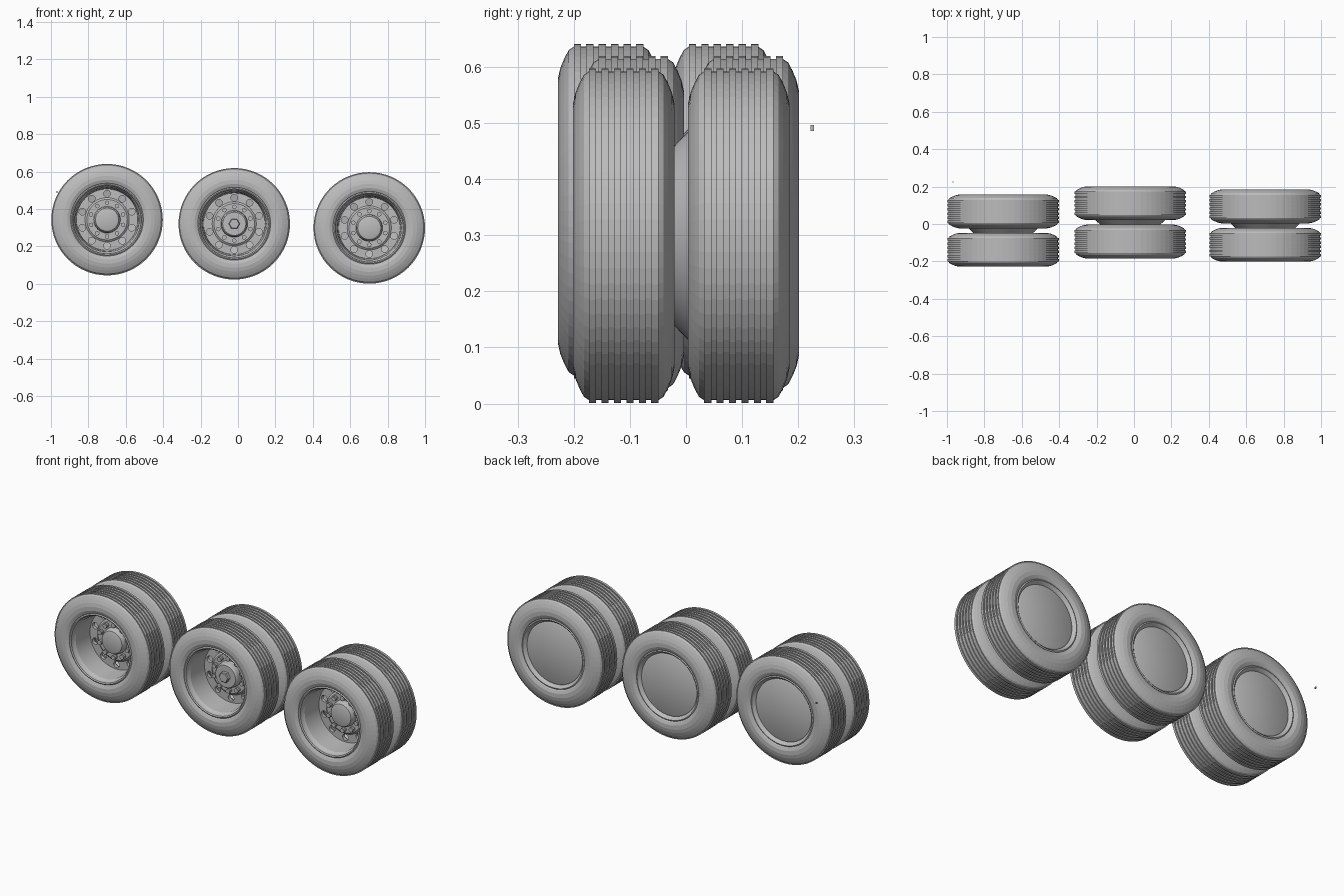
import bpy, bmesh
from math import cos, sin, pi, radians
from mathutils import Matrix

old = bpy.data.objects.get("Cube")
if old:
    bpy.data.objects.remove(old, do_unlink=True)

GREY = (0.5, 0.5, 0.5, 1)
mat = bpy.data.materials.new("plain grey")
mat.use_nodes = True
mat.diffuse_color = GREY
mat.node_tree.nodes["Principled BSDF"].inputs["Base Color"].default_value = GREY

SPACING = 0.205   # distance between the paired tyres
SPOKES = 10       # hand holes and wheel nuts per wheel


def finish(bm, name):
    bmesh.ops.remove_doubles(bm, verts=bm.verts, dist=1e-5)
    mesh = bpy.data.meshes.new(name)
    bm.to_mesh(mesh)
    bm.free()
    mesh.materials.append(mat)
    return mesh


def lathe(name, profile, segs=64):
    """Turn (radius, y) points about the y axis, listed from back to front."""
    bm = bmesh.new()
    rings = [[bm.verts.new((r * cos(2 * pi * k / segs), y, r * sin(2 * pi * k / segs)))
              for k in range(segs)] for r, y in profile]
    for a, b in zip(rings, rings[1:]):
        for k in range(segs):
            n = (k + 1) % segs
            bm.faces.new((a[k], a[n], b[n], b[k]))
    return finish(bm, name)


def peg_ring(name, radius, pitch, y0, y1, segs):
    """A ring of small cylinders parallel to the axle."""
    bm = bmesh.new()
    for k in range(SPOKES):
        a = pi / 2 + 2 * pi * k / SPOKES
        place = Matrix.Translation((pitch * cos(a), (y0 + y1) / 2, pitch * sin(a)))
        bmesh.ops.create_cone(bm, cap_ends=True, segments=segs, radius1=radius, radius2=radius,
                              depth=y1 - y0, matrix=place @ Matrix.Rotation(radians(90), 4, 'X'))
    return finish(bm, name)


def add(name, mesh, loc=(0, 0, 0)):
    ob = bpy.data.objects.new(name, mesh)
    ob.location = loc
    bpy.context.collection.objects.link(ob)
    return ob


def smooth(mesh, angle=30):
    ob = add("shading_helper", mesh)
    bpy.ops.object.select_all(action='DESELECT')
    ob.select_set(True)
    bpy.context.view_layer.objects.active = ob
    bpy.ops.object.shade_smooth_by_angle(angle=radians(angle))
    bpy.data.objects.remove(ob)


# Tyre: rounded sidewalls and a tread of six ribs
side = [(0.188, 0.074), (0.198, 0.084), (0.213, 0.09), (0.235, 0.0905),
        (0.255, 0.086), (0.272, 0.079), (0.287, 0.071)]
tread = []
for i in range(6):
    y = 0.062 - i * 0.0222
    tread += [(0.293, y), (0.298, y), (0.298, y - 0.013), (0.293, y - 0.013)]
tyre = lathe("tyre", side + tread + [(r, -y) for r, y in reversed(side)])

# Front rim: back flange, then front lip and deep barrel
front_rim = lathe("front_rim", [
    (0.19, 0.076), (0.194, -0.08), (0.188, -0.084), (0.182, -0.08), (0.18, -0.066),
    (0.172, -0.055), (0.169, -0.02), (0.164, 0.06)])

# Neck joining the two rims, flaring towards the back wheel
neck = lathe("neck", [(0.19, 0.132), (0.187, 0.116), (0.16, 0.09), (0.19, 0.075)])

# Back rim: flat closed plate inside a low lip
b = SPACING + 0.08
back_rim = lathe("back_rim", [
    (0, b - 0.01), (0.165, b - 0.01), (0.172, b - 0.014), (0.18, b - 0.003),
    (0.187, b + 0.003), (0.193, b), (0.188, b - 0.01)])

# Wheel disc with round hand holes cut through it
disc = lathe("wheel_disc", [
    (0, 0.08), (0.168, 0.08), (0.168, 0.062), (0.118, 0.06), (0.108, 0.052), (0, 0.052)])
plate = add("wheel_disc", disc)
cutter = add("hole_cutter", peg_ring("hole_cutter", 0.018, 0.139, 0.03, 0.12, 16))
cutter.hide_render = True
cut = plate.modifiers.new("hand_holes", 'BOOLEAN')
cut.object = cutter
cut.solver = 'EXACT'
disc = bpy.data.meshes.new_from_object(plate.evaluated_get(bpy.context.evaluated_depsgraph_get()))
for ob in (plate, cutter):
    bpy.data.objects.remove(ob)

# Nuts and hubs
nuts = peg_ring("wheel_nuts", 0.012, 0.09, 0.03, 0.056, 10)
hub = lathe("hub_cap", [(0.072, 0.055), (0.068, 0.03), (0.062, 0.02), (0.045, 0.015), (0, 0.013)], 32)
drive_hub = lathe("drive_hub", [(0.072, 0.055), (0.068, 0.02), (0.062, 0.012), (0, 0.012)], 32)
hex_cap = lathe("hex_cap", [(0.03, 0.015), (0.03, -0.004), (0.026, -0.008), (0, -0.008)], 6)

for m in (front_rim, neck, back_rim, hub, drive_hub, nuts):
    smooth(m)

# Three paired wheels: name, x, front tyre y, axle height, hub parts
wheels = [("right", -0.70, -0.138, 0.343, [hub]),
          ("middle", -0.02, -0.094, 0.321, [drive_hub, hex_cap]),
          ("left", 0.702, -0.111, 0.299, [hub])]
for name, x, y, z, hubs in wheels:
    add(name + "_front_tyre", tyre, (x, y, z))
    add(name + "_back_tyre", tyre, (x, y + SPACING, z))
    for m in [front_rim, neck, back_rim, disc, nuts] + hubs:
        add(name + "_" + m.name.split(".")[0], m, (x, y, z))

# Small loose block behind the right wheel
bm = bmesh.new()
bmesh.ops.create_cube(bm, size=1, matrix=Matrix.Diagonal((0.006, 0.007, 0.01, 1)))
add("small_block", finish(bm, "small_block"), (-0.968, 0.225, 0.491))
